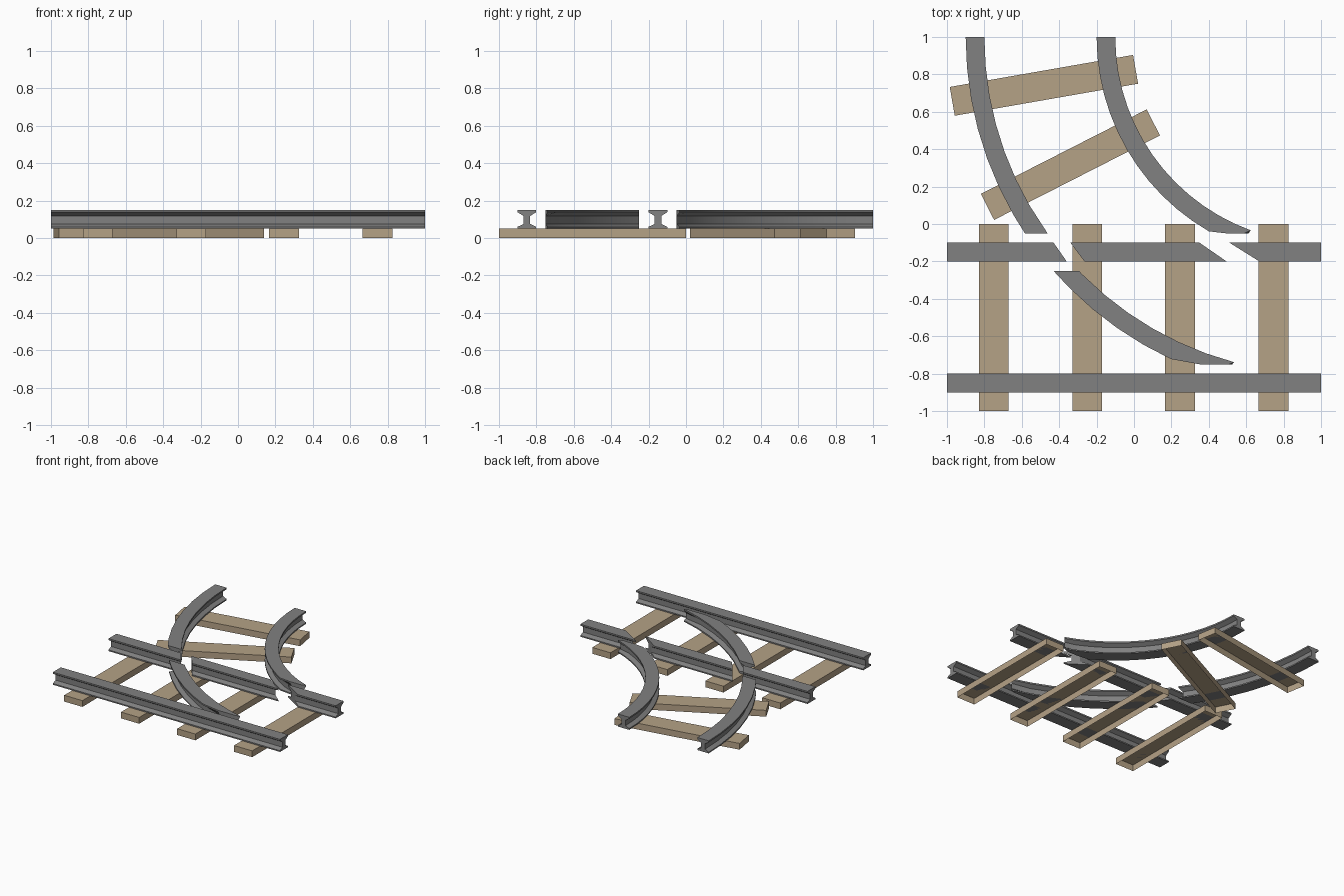
import bpy, bmesh, math
from mathutils import Matrix

if "Cube" in bpy.data.objects:
    bpy.data.objects.remove(bpy.data.objects["Cube"])


def material(name, rgb):
    m = bpy.data.materials.new(name)
    m.diffuse_color = (*rgb, 1)
    m.use_nodes = True
    m.node_tree.nodes["Principled BSDF"].inputs["Base Color"].default_value = m.diffuse_color
    return m


STEEL = material("steel", (0.22, 0.22, 0.22))
WOOD = material("wood", (0.46, 0.36, 0.24))

# I-shaped rail cross-section: (sideways offset, height)
HALF = [(0.05, 0.05), (0.05, 0.06), (0.018, 0.075),
        (0.018, 0.118), (0.05, 0.138), (0.05, 0.15)]
PROFILE = HALF + [(-x, z) for x, z in reversed(HALF)]


def finish(name, bm, mat):
    bmesh.ops.recalc_face_normals(bm, faces=bm.faces)
    me = bpy.data.meshes.new(name)
    bm.to_mesh(me)
    bm.free()
    me.materials.append(mat)
    ob = bpy.data.objects.new(name, me)
    bpy.context.collection.objects.link(ob)
    return ob


def sweep(name, stations):
    """Each station maps a profile offset to an (x, y) position."""
    bm = bmesh.new()
    rings = [[bm.verts.new((*st(o), z)) for o, z in PROFILE] for st in stations]
    n = len(PROFILE)
    for a, b in zip(rings, rings[1:]):
        for i in range(n):
            j = (i + 1) % n
            bm.faces.new((a[i], a[j], b[j], b[i]))
    bm.faces.new(rings[0])
    bm.faces.new(rings[-1])
    return finish(name, bm, STEEL)


def straight_rail(name, y, left, right):
    """left / right: x of the end at the back edge and at the front edge."""
    def end(back, front):
        return lambda o: ((back + front) / 2 + (back - front) * o / 0.1, y + o)
    return sweep(name, [end(*left), end(*right)])


def arc(radius, deg, floor):
    def st(o):
        a = math.radians(deg)
        return (1 - (radius + o) * math.cos(a),
                max(1 - (radius + o) * math.sin(a), floor))
    return st


def cut(radius, y):
    return lambda o: (1 - math.sqrt((radius + o) ** 2 - (1 - y) ** 2), y)


def curved_rail(name, stations):
    ob = sweep(name, stations)
    bpy.ops.object.select_all(action='DESELECT')
    ob.select_set(True)
    bpy.context.view_layer.objects.active = ob
    bpy.ops.object.shade_smooth_by_angle(angle=math.radians(25))


def sleeper(name, x, y, length, width, deg):
    """Box with an open underside."""
    bm = bmesh.new()
    bmesh.ops.create_cube(bm, size=1, matrix=Matrix.Translation((x, y, 0.025))
                          @ Matrix.Rotation(math.radians(deg), 4, 'Z')
                          @ Matrix.Diagonal((length, width, 0.05, 1)))
    bmesh.ops.recalc_face_normals(bm, faces=bm.faces)
    under = [f for f in bm.faces if f.normal.z < -0.5]
    bmesh.ops.delete(bm, geom=under, context='FACES_ONLY')
    me_ob = finish(name, bm, WOOD)
    return me_ob


# Straight track
straight_rail("front_rail", -0.85, (-1, -1), (1, 1))
straight_rail("back_rail_left", -0.15, (-1, -1), (-0.43, -0.36))
straight_rail("back_rail_middle", -0.15, (-0.34, -0.265), (0.35, 0.495))
straight_rail("back_rail_right", -0.15, (0.51, 0.67), (1, 1))

# Branching track, curved about (1, 1)
OUTER, INNER = 1.85, 1.15
curved_rail("outer_curve_back",
            [arc(OUTER, d, -9) for d in range(0, 31, 5)] + [cut(OUTER, -0.05)])
curved_rail("outer_curve_front",
            [cut(OUTER, -0.25)] + [arc(OUTER, d, -0.75) for d in range(45, 76, 5)])
curved_rail("inner_curve", [arc(INNER, d, -0.05) for d in range(0, 71, 5)])

# Sleepers under the straight track, then under the branch
for i, x in enumerate((-0.75, -0.25, 0.245, 0.745)):
    sleeper(f"sleeper_{i + 1}", x, -0.5, 1, 0.16, 90)
for i, deg in enumerate((9.9, 27)):
    a = math.radians(deg)
    sleeper(f"branch_sleeper_{i + 1}", 1 - 1.504 * math.cos(a),
            1 - 1.504 * math.sin(a), 0.995, 0.156, deg)
